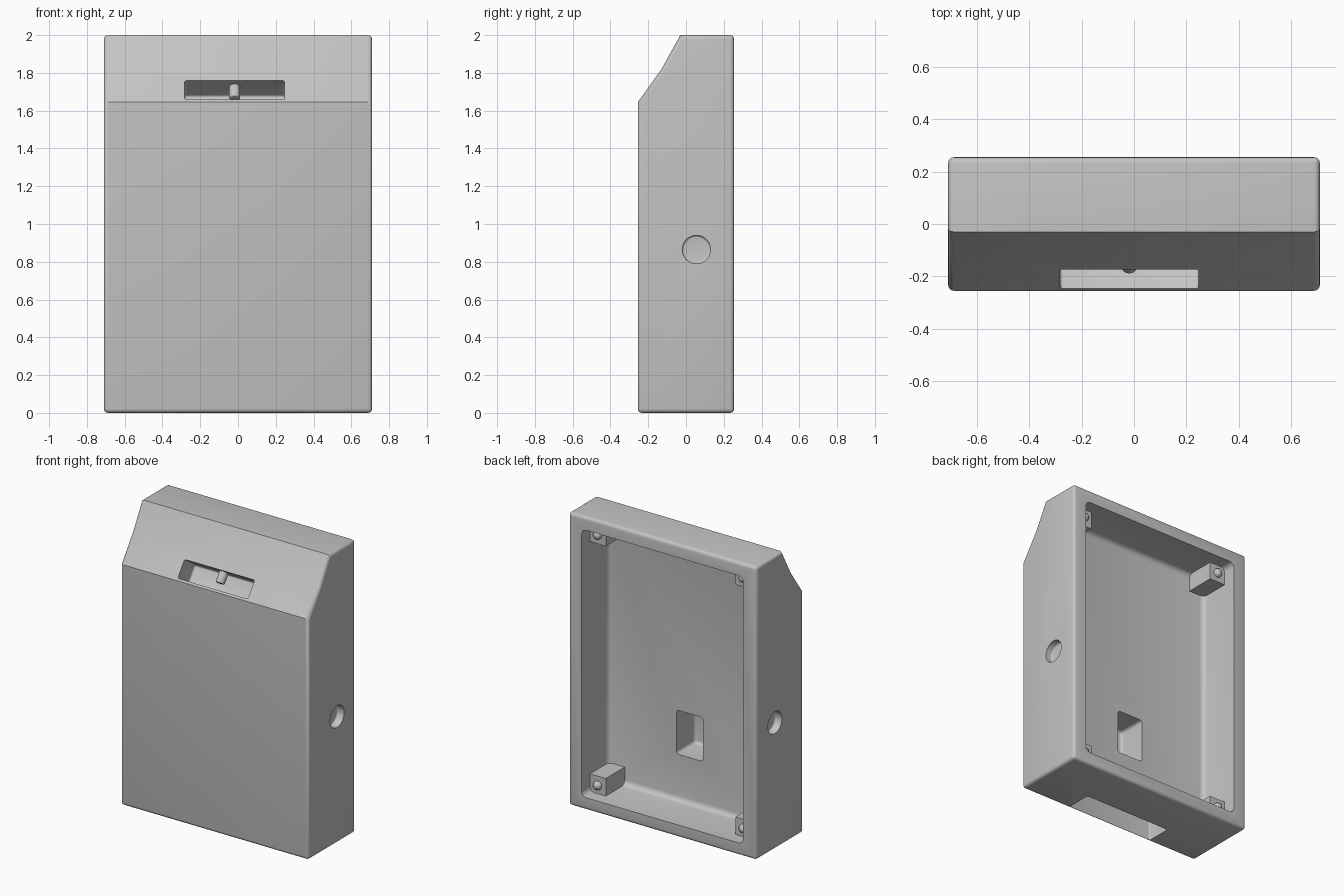
import bpy, bmesh, math
from mathutils import Matrix, Vector

cube = bpy.data.objects.get("Cube")
if cube:
    bpy.data.objects.remove(cube, do_unlink=True)

grey = bpy.data.materials.new("light_grey_plastic")
grey.use_nodes = True
COLOUR = (0.55, 0.55, 0.55, 1)
grey.diffuse_color = COLOUR
grey.node_tree.nodes["Principled BSDF"].inputs["Base Color"].default_value = COLOUR


def make_object(name, bm):
    bmesh.ops.recalc_face_normals(bm, faces=bm.faces)
    mesh = bpy.data.meshes.new(name)
    bm.to_mesh(mesh)
    bm.free()
    obj = bpy.data.objects.new(name, mesh)
    bpy.context.collection.objects.link(obj)
    mesh.materials.append(grey)
    return obj


def round_edges(bm, width, min_angle=0.0):
    edges = [e for e in bm.edges if e.calc_face_angle(0) > math.radians(min_angle)]
    bmesh.ops.bevel(bm, geom=edges, offset=width, segments=4, profile=0.5, affect='EDGES')


def box(name, low, high, rounding=0.0, matrix=Matrix()):
    low, high = Vector(low), Vector(high)
    bm = bmesh.new()
    bmesh.ops.create_cube(bm, size=1)
    bmesh.ops.scale(bm, vec=high - low, verts=bm.verts)
    bmesh.ops.translate(bm, vec=(low + high) / 2, verts=bm.verts)
    if rounding:
        round_edges(bm, rounding, 30)
    bm.transform(matrix)
    return make_object(name, bm)


def cylinder(name, radius, length, matrix, rounding):
    bm = bmesh.new()
    bmesh.ops.create_cone(bm, cap_ends=True, segments=40, radius1=radius,
                          radius2=radius, depth=length)
    round_edges(bm, rounding, 40)
    bm.transform(matrix)
    return make_object(name, bm)


def smooth(obj):
    bpy.ops.object.select_all(action='DESELECT')
    obj.select_set(True)
    bpy.context.view_layer.objects.active = obj
    bpy.ops.object.shade_smooth_by_angle(angle=math.radians(32))


def carve(target, cutter):
    cutter.hide_render = True
    mod = target.modifiers.new("carve", 'BOOLEAN')
    mod.operation = 'DIFFERENCE'
    mod.solver = 'EXACT'
    mod.object = cutter
    bpy.context.view_layer.objects.active = target
    bpy.ops.object.modifier_apply(modifier=mod.name)
    bpy.data.objects.remove(cutter, do_unlink=True)


# Housing: side profile extruded across the width
HALF = 0.71
profile = [(-0.255, 0), (0.255, 0), (0.255, 2), (-0.03, 2), (-0.13, 1.82), (-0.255, 1.645)]
bm = bmesh.new()
side = bm.faces.new([bm.verts.new((-HALF, y, z)) for y, z in profile])
extruded = bmesh.ops.extrude_face_region(bm, geom=[side])["geom"]
bmesh.ops.translate(bm, vec=(2 * HALF, 0, 0),
                    verts=[v for v in extruded if isinstance(v, bmesh.types.BMVert)])
bmesh.ops.recalc_face_normals(bm, faces=bm.faces)
round_edges(bm, 0.022, 70)
housing = make_object("housing", bm)

# Open back cavity, inner window pocket and bottom cable recess
FLOOR = -0.04
carve(housing, box("cavity_cutter", (-0.61, FLOOR, 0.085), (0.61, 0.5, 1.91), 0.035))
carve(housing, box("window_cutter", (-0.1, -0.24, 0.4), (0.1, 0.1, 0.7), 0.02))
carve(housing, box("recess_cutter", (-0.33, -0.24, -0.2), (0.33, -0.065, 0.3), 0.01))

# Round dimple on each side
for s in (-1, 1):
    turn = Matrix.Translation((s * (HALF + 0.05), 0.055, 0.865)) @ Matrix.Rotation(math.pi / 2, 4, 'Y')
    carve(housing, cylinder("dimple_cutter", 0.075, 0.2, turn, 0.012))

# Slot cut square into the sloping front; local y points inward, local z up the slope
tilt = math.atan2(0.125, 0.175)
slope = Matrix.Translation((-0.018, -0.246, 1.658)) @ Matrix.Rotation(-tilt, 4, 'X')
carve(housing, box("slot_cutter", (-0.265, -0.1, 0), (0.265, 0.145, 0.125), 0.012, slope))
smooth(housing)

# Switch lever hanging inside the slot
lever = cylinder("switch_lever", 0.029, 0.08,
                 slope @ Matrix.Translation((0, 0.06, 0.09)), 0.008)
smooth(lever)

# Corner screw posts with domed fasteners
BACK = 0.165
for side_name, s in (("left", 1), ("right", -1)):
    for level, z in (("lower", 0.08), ("upper", 1.79)):
        xs = sorted((s * 0.49, s * 0.615))
        box(f"{level}_{side_name}_post", (xs[0], FLOOR - 0.005, z), (xs[1], BACK, z + 0.125))
        bm = bmesh.new()
        bmesh.ops.create_uvsphere(bm, u_segments=20, v_segments=12, radius=0.03)
        bmesh.ops.translate(bm, vec=(s * 0.55, BACK, z + 0.0625), verts=bm.verts)
        smooth(make_object(f"{level}_{side_name}_fastener", bm))
